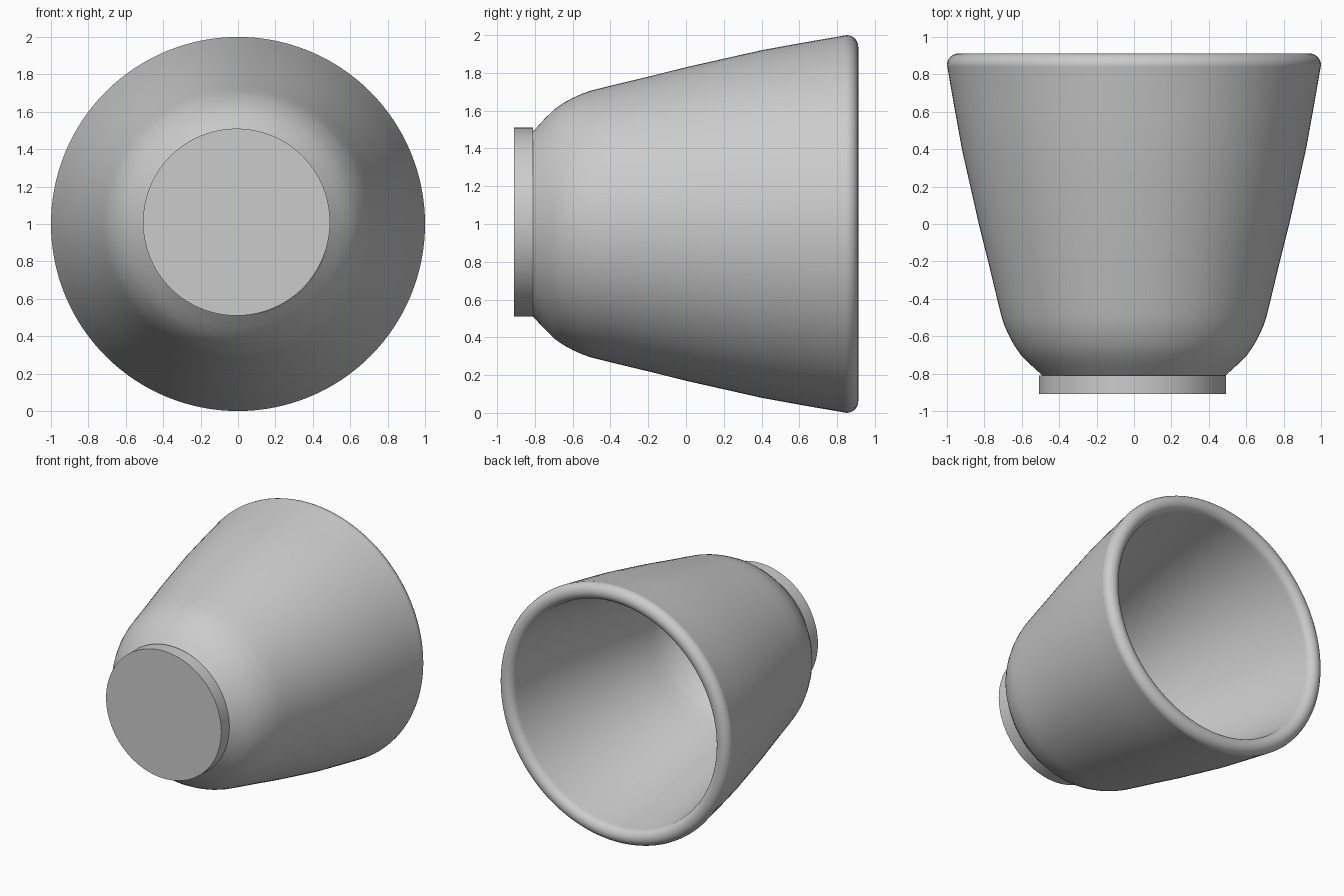
import bpy, bmesh
from math import pi, sin, cos, radians
from mathutils import Vector

default = bpy.data.objects.get("Cube")
if default:
    bpy.data.objects.remove(default, do_unlink=True)

grey = bpy.data.materials.new("light grey")
grey.use_nodes = True
colour = (0.6, 0.6, 0.6, 1)
grey.diffuse_color = colour
grey.node_tree.nodes["Principled BSDF"].inputs["Base Color"].default_value = colour


def lathe(name, profile, x, z, steps=128):
    """Turn a (radius, y) profile around an axis along y through (x, z)."""
    bm = bmesh.new()
    verts = [bm.verts.new((x + r, y, z)) for r, y in profile]
    edges = [bm.edges.new(pair) for pair in zip(verts, verts[1:])]
    bmesh.ops.spin(bm, geom=verts + edges, cent=(x, 0, z), axis=(0, 1, 0),
                   angle=2 * pi, steps=steps, use_duplicate=False)
    bmesh.ops.remove_doubles(bm, verts=bm.verts, dist=0.0001)
    bmesh.ops.recalc_face_normals(bm, faces=bm.faces)
    mesh = bpy.data.meshes.new(name)
    bm.to_mesh(mesh)
    bm.free()
    mesh.materials.append(grey)
    obj = bpy.data.objects.new(name, mesh)
    bpy.context.collection.objects.link(obj)
    bpy.ops.object.select_all(action="DESELECT")
    bpy.context.view_layer.objects.active = obj
    obj.select_set(True)
    bpy.ops.object.shade_smooth_by_angle(angle=radians(35))
    return obj


# Cup wall: outer curve from the foot to the mouth
outer = [(0.49, -0.81), (0.55, -0.755), (0.605, -0.7), (0.64, -0.65),
         (0.667, -0.6), (0.69, -0.55), (0.707, -0.5), (0.732, -0.4),
         (0.78, -0.2), (0.83, 0), (0.875, 0.2), (0.92, 0.4),
         (0.96, 0.62), (0.998, 0.84)]

# Rounded rim
lip = 0.062
rim = [(1 - lip + lip * cos(a), 0.85 + lip * sin(a))
       for a in (pi * i / 12 for i in range(13))]

# Inner wall: the outer curve moved inward by the wall thickness
inner = []
for i in range(len(outer) - 2, 0, -1):
    along = (Vector(outer[i + 1]) - Vector(outer[i - 1])).normalized()
    inner.append((outer[i][0] - along.y * 0.12, outer[i][1] + along.x * 0.12))
inner.append((0.38, -0.7))

lathe("cup_body", [(0, -0.81)] + outer + rim + inner + [(0, -0.7)], 0, 1)

# Flat round foot, set slightly off the cup axis
lathe("cup_foot", [(0, -0.91), (0.5, -0.91), (0.5, -0.81), (0, -0.81)], -0.008, 1.01)
